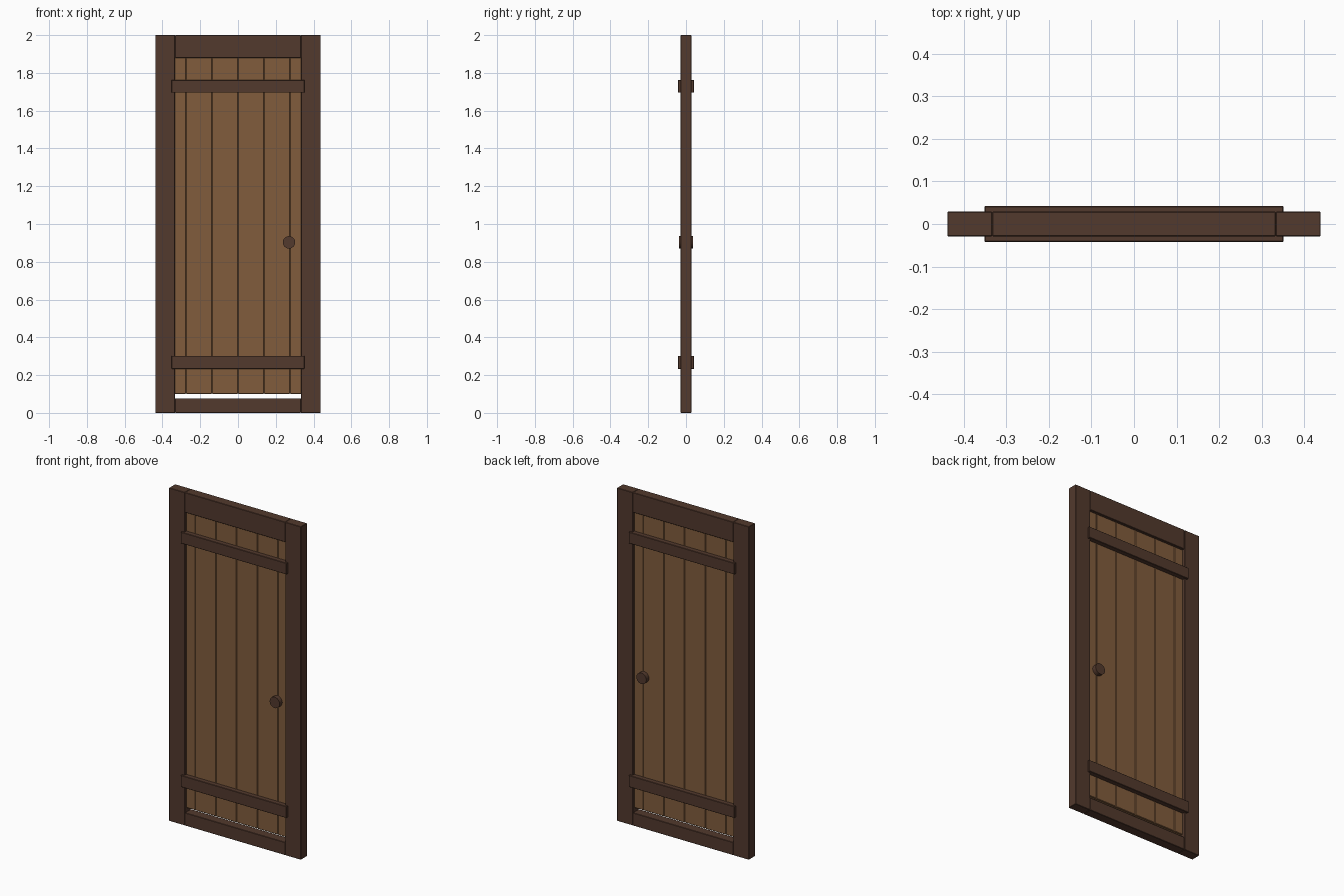
import bpy, bmesh, math
from mathutils import Matrix

if "Cube" in bpy.data.objects:
    bpy.data.objects.remove(bpy.data.objects["Cube"])


def material(name, rgb):
    m = bpy.data.materials.new(name)
    m.diffuse_color = (*rgb, 1)
    m.use_nodes = True
    m.node_tree.nodes["Principled BSDF"].inputs["Base Color"].default_value = m.diffuse_color
    return m


DARK = material("dark_brown_wood", (0.085, 0.041, 0.026))
LIGHT = material("light_brown_wood", (0.22, 0.108, 0.046))


def finish(bm, name, mat):
    mesh = bpy.data.meshes.new(name)
    bm.to_mesh(mesh)
    bm.free()
    mesh.materials.append(mat)
    ob = bpy.data.objects.new(name, mesh)
    bpy.context.collection.objects.link(ob)
    return ob


def box(name, x, y, z, mat, bevel=0.002):
    """Bevelled board spanning the given (low, high) ranges."""
    bm = bmesh.new()
    size = [r[1] - r[0] for r in (x, y, z)]
    mid = [(r[1] + r[0]) / 2 for r in (x, y, z)]
    bmesh.ops.create_cube(bm, size=1, matrix=Matrix.Translation(mid) @ Matrix.Diagonal((*size, 1)))
    ob = finish(bm, name, mat)
    mod = ob.modifiers.new("edge_bevel", 'BEVEL')
    mod.width = bevel
    mod.segments = 1
    return ob


FRAME_Y = (-0.029, 0.029)

# Frame: two stiles, top and bottom rails
box("left_stile", (-0.438, -0.333), FRAME_Y, (0, 2), DARK)
box("right_stile", (0.333, 0.438), FRAME_Y, (0, 2), DARK)
box("top_rail", (-0.333, 0.333), FRAME_Y, (1.88, 2), DARK)
box("bottom_rail", (-0.333, 0.333), FRAME_Y, (0, 0.077), DARK)

# Planks, with the outer ones tucked into the stiles
seams = [-0.34, -0.275, -0.1375, 0, 0.1375, 0.275, 0.34]
for i, (a, b) in enumerate(zip(seams, seams[1:])):
    box(f"plank_{i + 1}", (a, b), (-0.0125, 0.0125), (0.1, 1.89), LIGHT, 0.003)

# Cross braces on both faces
for level, z in (("lower", (0.232, 0.302)), ("upper", (1.695, 1.763))):
    box(f"{level}_front_brace", (-0.351, 0.351), (-0.042, -0.012), z, DARK)
    box(f"{level}_back_brace", (-0.351, 0.351), (0.012, 0.042), z, DARK)

# Round door knob passing through the planks
bm = bmesh.new()
bmesh.ops.create_cone(bm, cap_ends=True, segments=24, radius1=0.033, radius2=0.033, depth=0.076,
                      matrix=Matrix.Translation((0.27, 0, 0.903)) @ Matrix.Rotation(math.pi / 2, 4, 'X'))
finish(bm, "door_knob", DARK)
